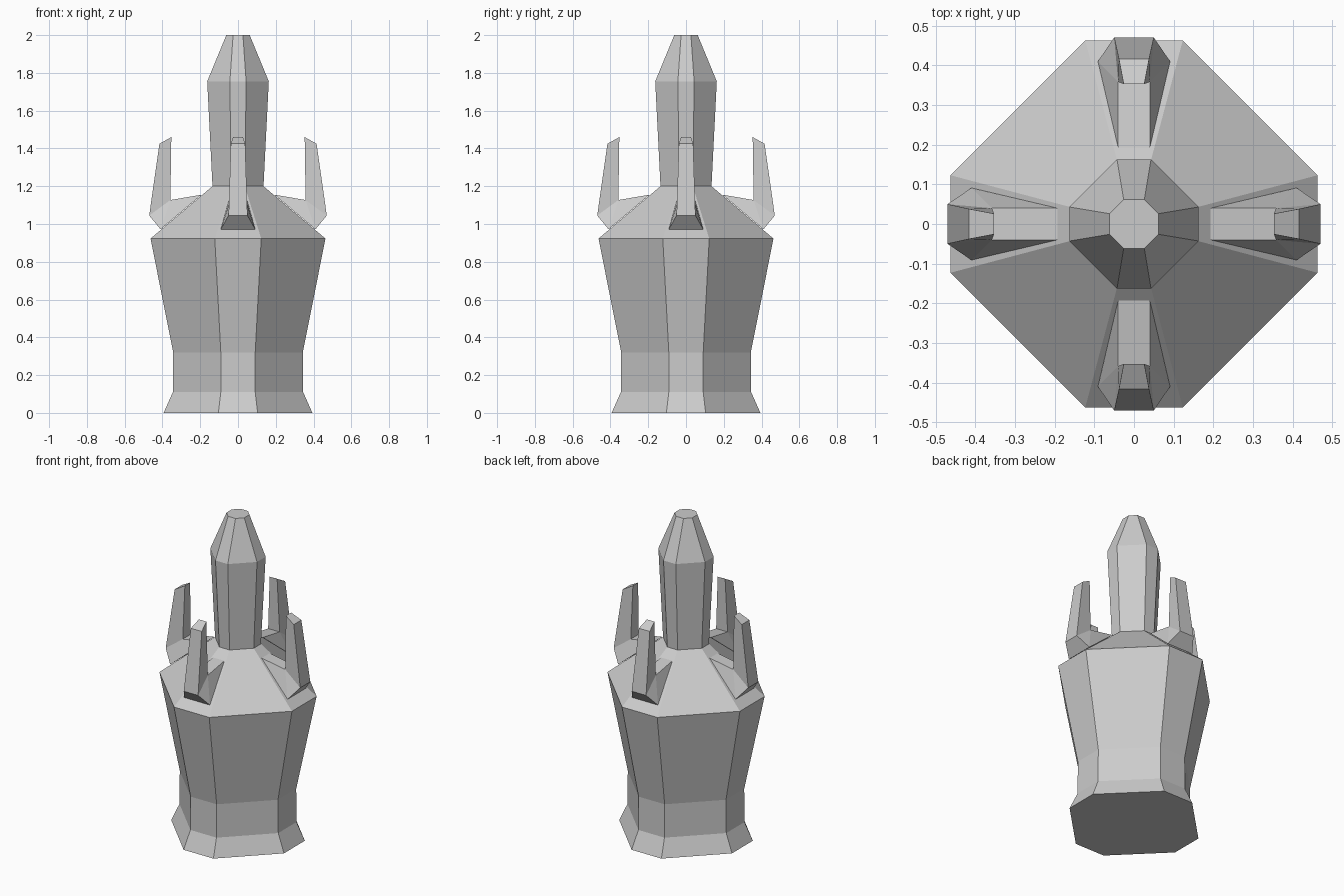
import bpy, bmesh, math
from mathutils import Matrix

if "Cube" in bpy.data.objects:
    bpy.data.objects.remove(bpy.data.objects["Cube"])


def finish(bm, name):
    bmesh.ops.recalc_face_normals(bm, faces=bm.faces)
    mesh = bpy.data.meshes.new(name)
    bm.to_mesh(mesh)
    bm.free()
    obj = bpy.data.objects.new(name, mesh)
    bpy.context.collection.objects.link(obj)
    return obj


def octagon_stack(name, rings):
    """Loft chamfered squares given as (z, half width, half flat side)."""
    bm = bmesh.new()
    loops = []
    for z, a, c in rings:
        pts = []
        for k in range(4):
            rot = Matrix.Rotation(k * math.pi / 2, 2)
            for x, y in ((a, -c), (a, c)):
                x2, y2 = rot[0][0] * x + rot[0][1] * y, rot[1][0] * x + rot[1][1] * y
                pts.append(bm.verts.new((x2, y2, z)))
        loops.append(pts)
    for lo, hi in zip(loops, loops[1:]):
        for i in range(8):
            j = (i + 1) % 8
            bm.faces.new((lo[i], lo[j], hi[j], hi[i]))
    bm.faces.new(loops[0])
    bm.faces.new(loops[-1])
    return finish(bm, name)


def fin(name, angle):
    """Upright blade with a flared foot resting on the shoulder."""
    profile = {                      # radius, height, half thickness
        "back": (0.193, 1.155, 0.04),
        "corner": (0.358, 1.127, 0.04),
        "tip_in": (0.353, 1.46, 0.026),
        "tip_out": (0.416, 1.425, 0.038),
        "heel": (0.47, 1.045, 0.05),
        "foot": (0.41, 0.972, 0.091),
    }
    bm = bmesh.new()
    sides = [{k: bm.verts.new((r, s * t, z)) for k, (r, z, t) in profile.items()}
             for s in (-1, 1)]
    for v in sides:
        for face in (("corner", "tip_in", "tip_out", "heel"),
                     ("corner", "heel", "foot"), ("back", "corner", "foot")):
            bm.faces.new([v[k] for k in face])
    keys = list(profile)
    left, right = sides
    for a, b in zip(keys, keys[1:] + keys[:1]):
        bm.faces.new((left[a], left[b], right[b], right[a]))
    bmesh.ops.rotate(bm, verts=bm.verts, matrix=Matrix.Rotation(angle, 3, 'Z'))
    return finish(bm, name)


# Flared foot, waist, widening body and sloped shoulder
octagon_stack("tower_body", [
    (0.0, 0.394, 0.104), (0.11, 0.345, 0.091), (0.32, 0.343, 0.091),
    (0.923, 0.463, 0.123), (1.2, 0.135, 0.036)])

# Central spire
octagon_stack("spire", [
    (1.2, 0.135, 0.036), (1.755, 0.163, 0.043), (2.0, 0.062, 0.026)])

# Four fins around the shoulder
for i, side in enumerate(("right", "back", "left", "front")):
    fin(side + "_fin", i * math.pi / 2)
